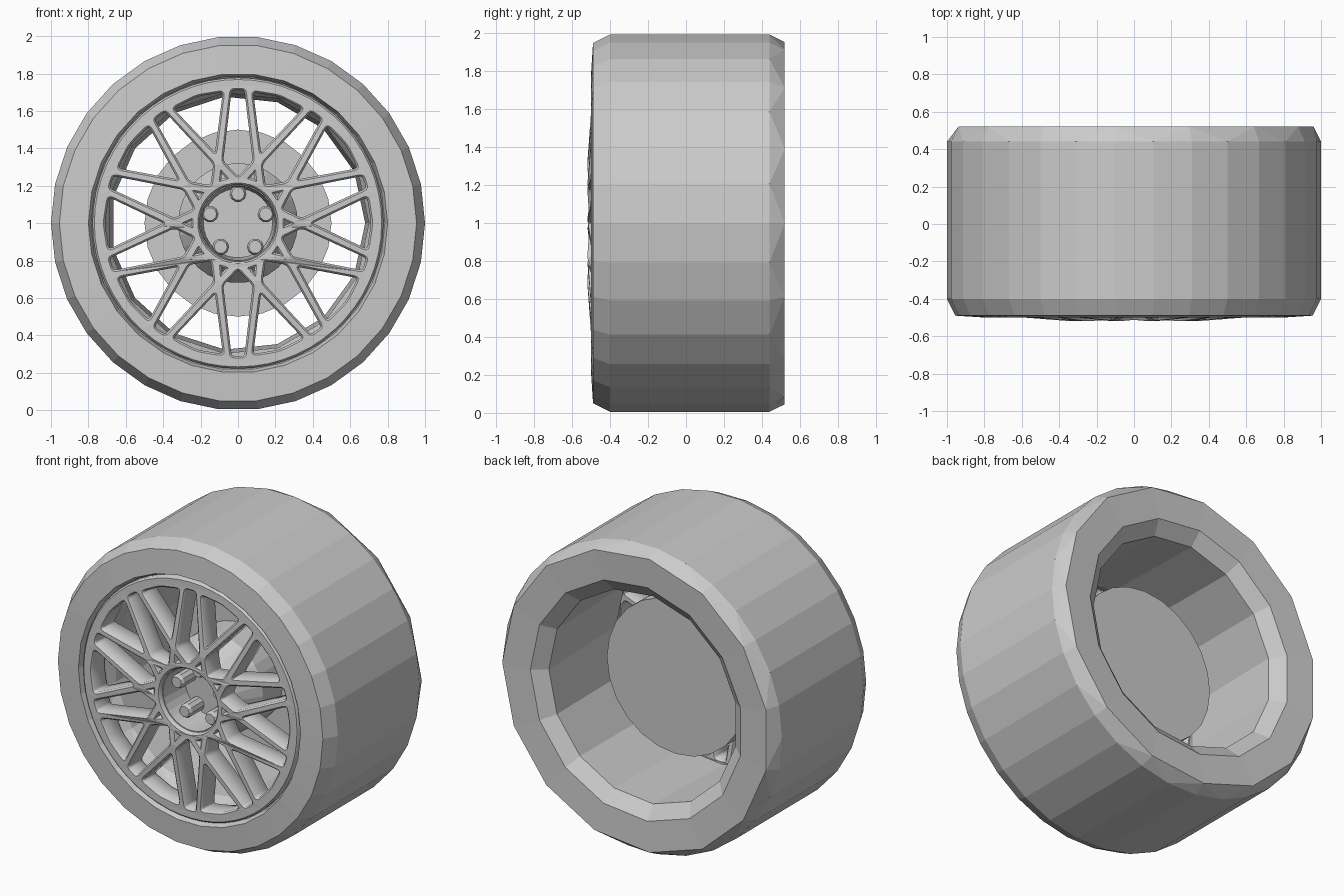
import bpy, bmesh, math
from mathutils import Vector, Matrix

cube = bpy.data.objects.get("Cube")
if cube:
    bpy.data.objects.remove(cube, do_unlink=True)

GREY = (0.6, 0.6, 0.6, 1)
mat = bpy.data.materials.new("plain grey")
mat.use_nodes = True
mat.diffuse_color = GREY
mat.node_tree.nodes["Principled BSDF"].inputs["Base Color"].default_value = GREY

CENTRE = Vector((0, 0, 1))   # the axle runs along y at this height


def make_object(name, bm):
    bmesh.ops.recalc_face_normals(bm, faces=bm.faces)
    mesh = bpy.data.meshes.new(name)
    bm.to_mesh(mesh)
    bm.free()
    mesh.materials.append(mat)
    obj = bpy.data.objects.new(name, mesh)
    bpy.context.collection.objects.link(obj)
    obj.location = CENTRE
    return obj


def bridge(bm, a, b):
    """Join two rings; one may have twice the sides of the other."""
    if len(a) < len(b):
        a, b = b, a
    n = len(b)
    for k in range(n):
        j = (k + 1) % n
        if len(a) == n:
            bm.faces.new((a[k], a[j], b[j], b[k]))
        else:
            bm.faces.new((b[k], a[2 * k], a[2 * k + 1]))
            bm.faces.new((b[k], a[2 * k + 1], b[j]))
            bm.faces.new((a[2 * k + 1], a[2 * j], b[j]))


def lathe(name, rings, closed=False, caps=False):
    """Turn rings of (radius, y, sides) about the axle."""
    bm = bmesh.new()
    loops = []
    for r, y, n in rings:
        angles = [math.tau * i / n for i in range(n)]
        loops.append([bm.verts.new((r * math.cos(t), y, r * math.sin(t))) for t in angles])
    for a, b in zip(loops, loops[1:]):
        bridge(bm, a, b)
    if closed:
        bridge(bm, loops[-1], loops[0])
    if caps:
        bm.faces.new(loops[0])
        bm.faces.new(loops[-1])
    return make_object(name, bm)


# Tyre and barrel: fine sides in front, coarse sides at the back
F, B = 30, 15
lathe("tyre_and_barrel", [
    (0.80, -0.50, F), (0.955, -0.49, F), (1.0, -0.40, F), (1.0, 0.44, F),
    (0.96, 0.52, B), (0.765, 0.51, B), (0.68, 0.44, B), (0.70, -0.28, B),
    (0.73, -0.36, F), (0.76, -0.44, F), (0.785, -0.455, F)], closed=True)

# Brake disc, hub bell with its pocket, and five wheel bolts
lathe("brake_disc", [(0.5, 0.0, 24), (0.5, 0.1, 24)], caps=True)
lathe("hub", [(0.185, -0.28, F), (0.2, -0.485, F), (0.22, -0.485, F),
              (0.22, -0.36, F), (0.32, -0.2, F), (0.32, 0.01, F)], caps=True)
for i in range(5):
    a = math.radians(90 + 72 * i)
    bolt = lathe("wheel_bolt_%d" % (i + 1),
                 [(0.045, -0.26, 10), (0.045, -0.40, 10), (0.035, -0.42, 10)], caps=True)
    bolt.location += Vector((math.cos(a), 0, math.sin(a))) * 0.157


# Spoked face: a filled outline with rounded windows, ten times around
def polar(r, degrees):
    t = math.radians(degrees)
    return Vector((r * math.cos(t), r * math.sin(t)))


def rounded(corners, radius):
    points = []
    for i, p in enumerate(corners):
        before = (corners[i - 1] - p).normalized() * radius + p
        after = (corners[(i + 1) % len(corners)] - p).normalized() * radius + p
        for t in (0, 0.33, 0.67, 1):
            points.append(before * (1 - t) ** 2 + p * 2 * t * (1 - t) + after * t * t)
    return points


curve = bpy.data.curves.new("spoked_face", "CURVE")
curve.dimensions = "2D"
curve.fill_mode = "BOTH"
curve.extrude = 0.06
curve.bevel_depth = 0.01
curve.bevel_resolution = 0


def outline(points):
    spline = curve.splines.new("POLY")
    spline.points.add(len(points) - 1)
    for sp, p in zip(spline.points, points):
        sp.co = (p.x, p.y, 0, 1)
    spline.use_cyclic_u = True


def circle(r, n=60):
    return [polar(r, 360 * i / n) for i in range(n)]


outline(circle(0.768))
outline(circle(0.215))
wide = rounded([polar(0.375, 0), polar(0.715, -12.4), polar(0.722, 0), polar(0.715, 12.4)], 0.035)
kite = rounded([polar(0.236, 18), polar(0.341, 2.8), polar(0.722, 14.6),
                polar(0.722, 21.4), polar(0.341, 33.2)], 0.025)
small = rounded([polar(0.303, 0), polar(0.243, 6.5), polar(0.243, -6.5)], 0.008)
for i in range(10):
    turn = Matrix.Rotation(math.radians(36 * i), 2)
    for window in (wide, kite, small):
        outline([turn @ p for p in window])

face = bpy.data.objects.new("spoked_face", curve)
bpy.context.collection.objects.link(face)
bpy.context.view_layer.update()
evaluated = face.evaluated_get(bpy.context.evaluated_depsgraph_get())
bm = bmesh.new()
bm.from_mesh(evaluated.to_mesh())
evaluated.to_mesh_clear()
bpy.data.objects.remove(face, do_unlink=True)
bmesh.ops.remove_doubles(bm, verts=bm.verts, dist=0.0001)

# Turn the face to the front and let the spokes bulge where they cross
for v in bm.verts:
    r = math.hypot(v.co.x, v.co.y)
    bulge = 0.03 * max(0, 1 - abs(r - 0.33) / 0.4)
    v.co = Vector((v.co.x, -0.42 - v.co.z - bulge, v.co.y))
make_object("spoked_face", bm)
